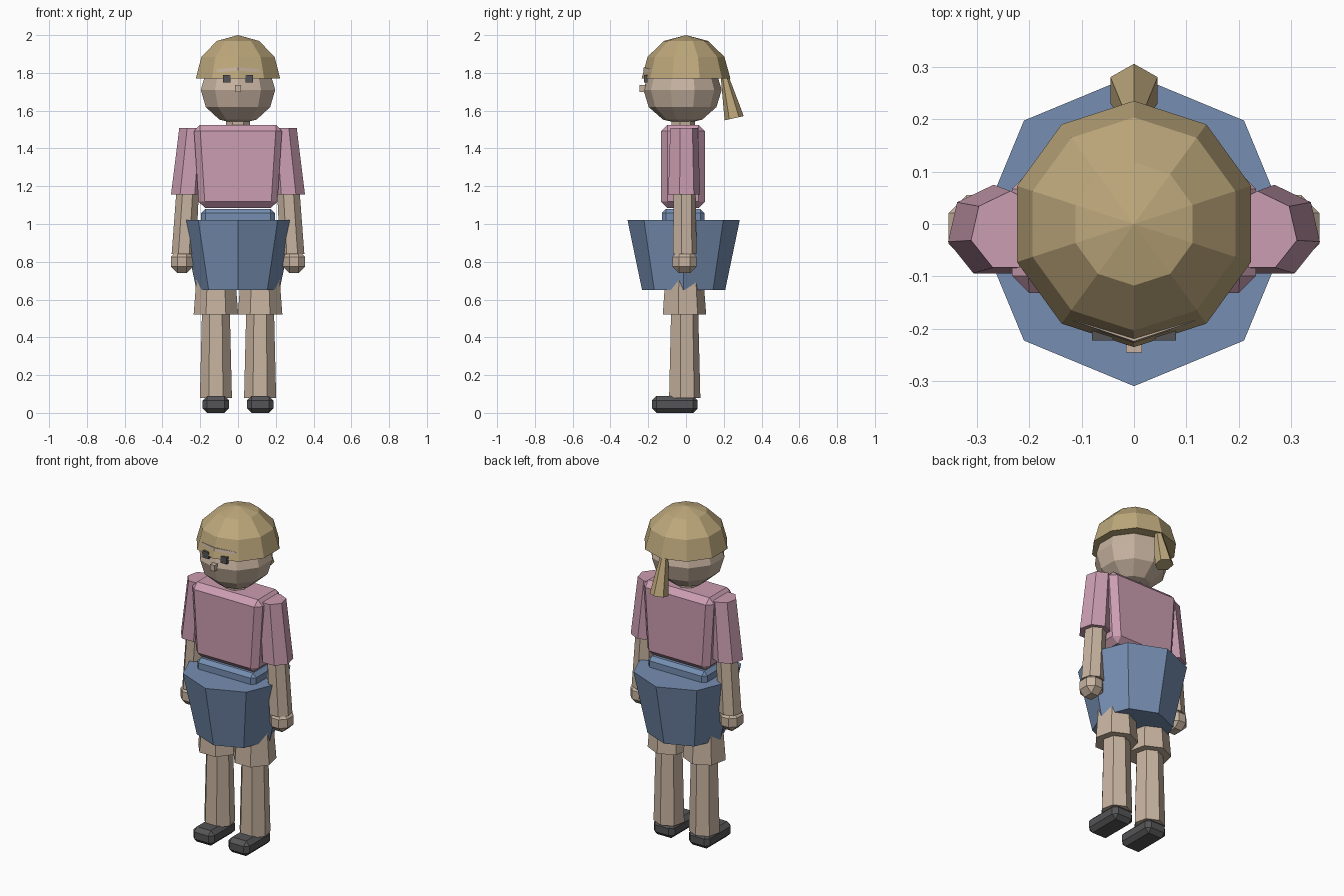
import bpy
import bmesh
from math import sin, cos, pi
from mathutils import Vector, Matrix

if "Cube" in bpy.data.objects:
    bpy.data.objects.remove(bpy.data.objects["Cube"], do_unlink=True)


def material(name, rgb):
    m = bpy.data.materials.new(name)
    m.use_nodes = True
    m.diffuse_color = (*rgb, 1)
    m.node_tree.nodes["Principled BSDF"].inputs["Base Color"].default_value = (*rgb, 1)
    return m


SKIN = material("skin", (0.57, 0.45, 0.35))
PINK = material("pink shirt", (0.60, 0.34, 0.44))
BLUE = material("blue cloth", (0.18, 0.27, 0.44))
HAIR = material("blond hair", (0.51, 0.39, 0.20))
DARK = material("dark grey", (0.09, 0.09, 0.095))


def finish(bm, name, mat):
    bmesh.ops.remove_doubles(bm, verts=bm.verts, dist=1e-5)
    bmesh.ops.recalc_face_normals(bm, faces=bm.faces)
    mesh = bpy.data.meshes.new(name)
    bm.to_mesh(mesh)
    bm.free()
    mesh.materials.append(mat)
    ob = bpy.data.objects.new(name, mesh)
    bpy.context.collection.objects.link(ob)
    return ob


def tube(name, mat, sides, stations, tilt=0):
    """Loft regular polygons (centre, radius), first corner pointing to the back."""
    bm = bmesh.new()
    turn = Matrix.Rotation(tilt, 3, "X")
    rings = []
    for centre, r in stations:
        angles = [pi / 2 + 2 * pi * i / sides for i in range(sides)]
        rings.append([bm.verts.new(Vector(centre) + turn @ Vector((r * cos(a), r * sin(a), 0)))
                      for a in angles])
    for low, high in zip(rings, rings[1:]):
        for i in range(sides):
            j = (i + 1) % sides
            bm.faces.new((low[i], low[j], high[j], high[i]))
    for ring, (_, r) in ((rings[0], stations[0]), (rings[-1], stations[-1])):
        if r > 0:
            bm.faces.new(ring)
    return finish(bm, name, mat)


def box(name, mat, low, high, bevel=0, taper=1):
    """Box between two corners; taper scales the bottom in x."""
    low, high = Vector(low), Vector(high)
    mid, size = (low + high) / 2, high - low
    bm = bmesh.new()
    bmesh.ops.create_cube(bm, size=1)
    for v in bm.verts:
        k = taper if v.co.z < 0 else 1
        v.co = mid + Vector((v.co.x * size.x * k, v.co.y * size.y, v.co.z * size.z))
    if bevel:
        bmesh.ops.bevel(bm, geom=bm.edges[:], offset=bevel, segments=1,
                        affect="EDGES", profile=0.5)
    return finish(bm, name, mat)


def dome(centre, r, rz, first):
    """Stations of a sphere in 30 degree steps, from a given step to the top."""
    x, y, z = centre
    return [((x, y, z + rz * sin(k * pi / 6)), r * cos(k * pi / 6) if abs(k) < 3 else 0)
            for k in range(first, 4)]


# Head, hair and ponytail
tube("head", SKIN, 10, dome((0, -0.018, 1.71), 0.207, 0.182, -3))
tube("hair", HAIR, 10, dome((0, 0, 1.77), 0.235, 0.23, 0))
tube("ponytail", HAIR, 6, [((0, 0.255, 1.56), 0.052), ((0, 0.2, 1.8), 0.018)], tilt=0.22)
tube("neck", SKIN, 7, [((0, -0.018, 1.48), 0.066), ((0, -0.018, 1.58), 0.066)])

# Face
box("nose", SKIN, (-0.015, -0.245, 1.70), (0.015, -0.21, 1.735))
for side in ("left", "right"):
    s = 1 if side == "left" else -1
    box(side + "_eye", DARK, (s * 0.06 - 0.02, -0.222, 1.75), (s * 0.06 + 0.02, -0.204, 1.79))

# Thin bent strip across the fringe
bm = bmesh.new()
columns = []
for x, y, z in ((-0.115, -0.183, 1.803), (0, -0.222, 1.812), (0.115, -0.183, 1.803)):
    columns.append([bm.verts.new((x, y + dy, z + dz))
                    for dy, dz in ((-0.005, 0), (-0.002, 0.017), (0.006, 0.017), (0.006, 0))])
for a, b in zip(columns, columns[1:]):
    for i in range(4):
        j = (i + 1) % 4
        bm.faces.new((a[i], a[j], b[j], b[i]))
bm.faces.new(columns[0])
bm.faces.new(columns[-1])
finish(bm, "forehead_strip", SKIN)

# Torso, waist and skirt
box("shirt", PINK, (-0.235, -0.132, 1.085), (0.235, 0.1, 1.525), bevel=0.033, taper=0.88)
box("waistband", BLUE, (-0.195, -0.128, 0.9), (0.195, 0.098, 1.08), bevel=0.022)
tube("skirt", BLUE, 8, [((0, -0.0125, 0.65), 0.22), ((0, -0.0125, 1.02), 0.297)])

# Limbs
for side in ("left", "right"):
    s = 1 if side == "left" else -1
    tube(side + "_sleeve", PINK, 7,
         [((s * 0.268, -0.014, 1.155), 0.089), ((s * 0.236, -0.014, 1.507), 0.077)])
    tube(side + "_arm", SKIN, 7,
         [((s * 0.287, -0.01, 0.84), 0.066), ((s * 0.262, -0.01, 1.25), 0.06)])
    box(side + "_hand", SKIN, (s * 0.296 - 0.058, -0.072, 0.74),
        (s * 0.296 + 0.058, 0.055, 0.86), bevel=0.034)
    tube(side + "_shorts_leg", SKIN, 7,
         [((s * 0.117, -0.014, 0.52), 0.121), ((s * 0.117, -0.014, 0.75), 0.103)])
    tube(side + "_leg", SKIN, 7,
         [((s * 0.117, -0.011, 0.08), 0.087), ((s * 0.117, -0.011, 0.6), 0.074)])
    box(side + "_shoe", DARK, (s * 0.117 - 0.07, -0.18, 0), (s * 0.117 + 0.07, 0.062, 0.09),
        bevel=0.024)
